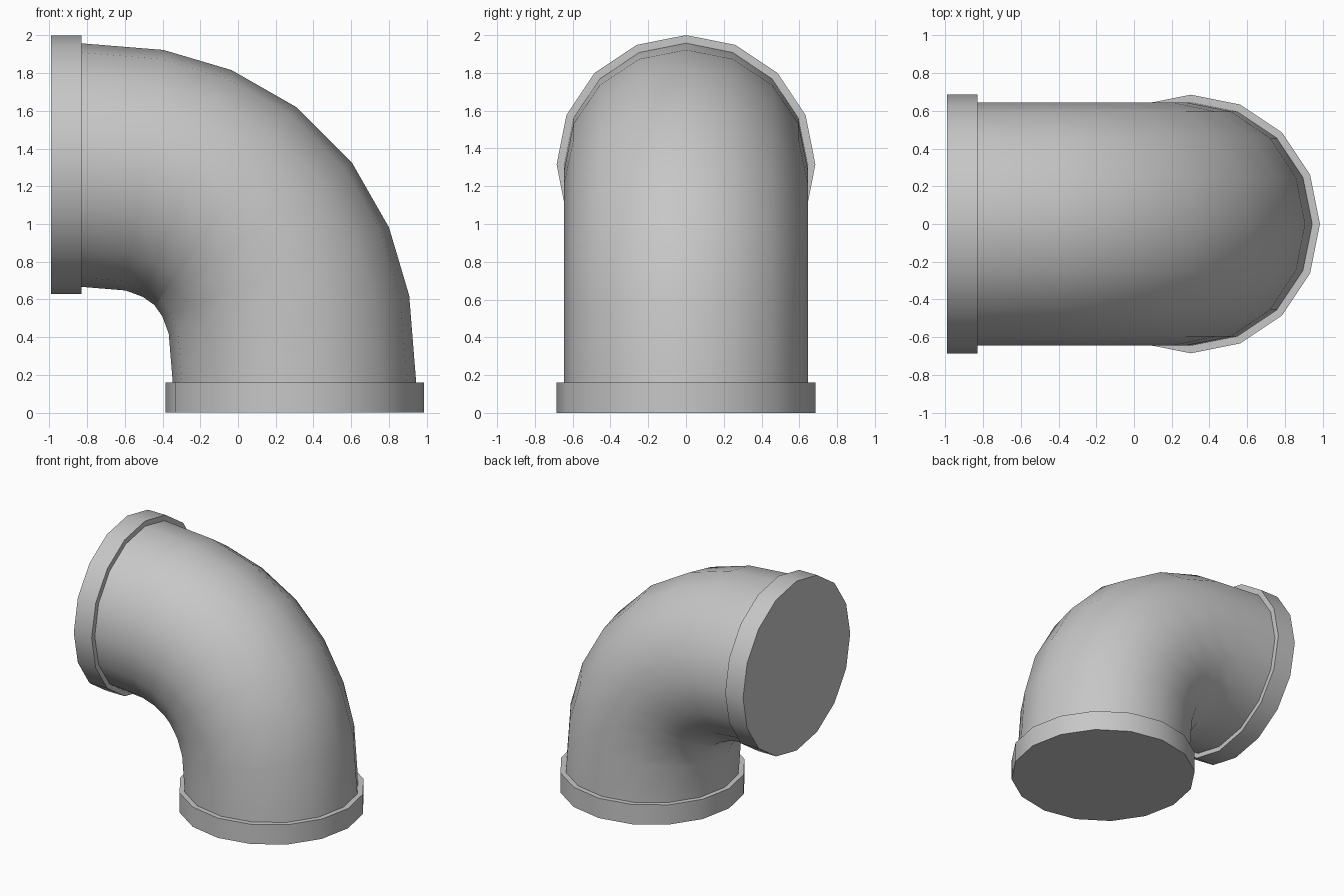
import bpy, bmesh, math
from mathutils import Vector

cube = bpy.data.objects.get("Cube")
if cube:
    bpy.data.objects.remove(cube, do_unlink=True)

SIDES = 16
PIPE_R, FLANGE_R = 0.645, 0.685
SWAP = 1.015  # the elbow is symmetric about the line z = x + SWAP

grey = bpy.data.materials.new("pipe grey")
grey.use_nodes = True
colour = (0.57, 0.57, 0.57, 1)
grey.diffuse_color = colour
grey.node_tree.nodes["Principled BSDF"].inputs["Base Color"].default_value = colour


def add_tube(name, rings, radius, capped):
    """Loft circles given as (centre x, centre z, turn in degrees)."""
    bm = bmesh.new()
    loops = []
    for x, z, turn in rings:
        a = math.radians(turn)
        out = Vector((math.cos(a), 0, math.sin(a)))
        loop = []
        for i in range(SIDES):
            t = math.tau * i / SIDES
            co = Vector((x, 0, z)) + radius * (math.cos(t) * out + math.sin(t) * Vector((0, 1, 0)))
            loop.append(bm.verts.new(co))
        loops.append(loop)
    for a, b in zip(loops, loops[1:]):
        for i in range(SIDES):
            j = (i + 1) % SIDES
            bm.faces.new((a[i], a[j], b[j], b[i]))
    if capped:
        bm.faces.new(loops[0][::-1])
        bm.faces.new(loops[-1])
    mesh = bpy.data.meshes.new(name)
    bm.to_mesh(mesh)
    bm.free()
    mesh.materials.append(grey)
    obj = bpy.data.objects.new(name, mesh)
    bpy.context.collection.objects.link(obj)
    bpy.ops.object.select_all(action='DESELECT')
    obj.select_set(True)
    bpy.context.view_layer.objects.active = obj
    if capped:
        bpy.ops.object.shade_smooth_by_angle(angle=math.radians(40))
    else:
        bpy.ops.object.shade_smooth()
    return obj


# Curved pipe: lower half of the bend, then its mirrored upper half
lower = [(0.30, 0.15, 0), (0.27, 0.52, 9), (0.20, 0.745, 21.4), (0.08, 0.948, 35.6)]
upper = [(z - SWAP, x + SWAP, 90 - a) for x, z, a in reversed(lower)]
add_tube("elbow_pipe", lower + upper, PIPE_R, False)

# Closed collars at both ends
add_tube("bottom_flange", [(0.30, 0, 0), (0.30, 0.16, 0)], FLANGE_R, True)
add_tube("side_flange", [(-0.83, 1.315, 90), (-0.99, 1.315, 90)], FLANGE_R, True)
